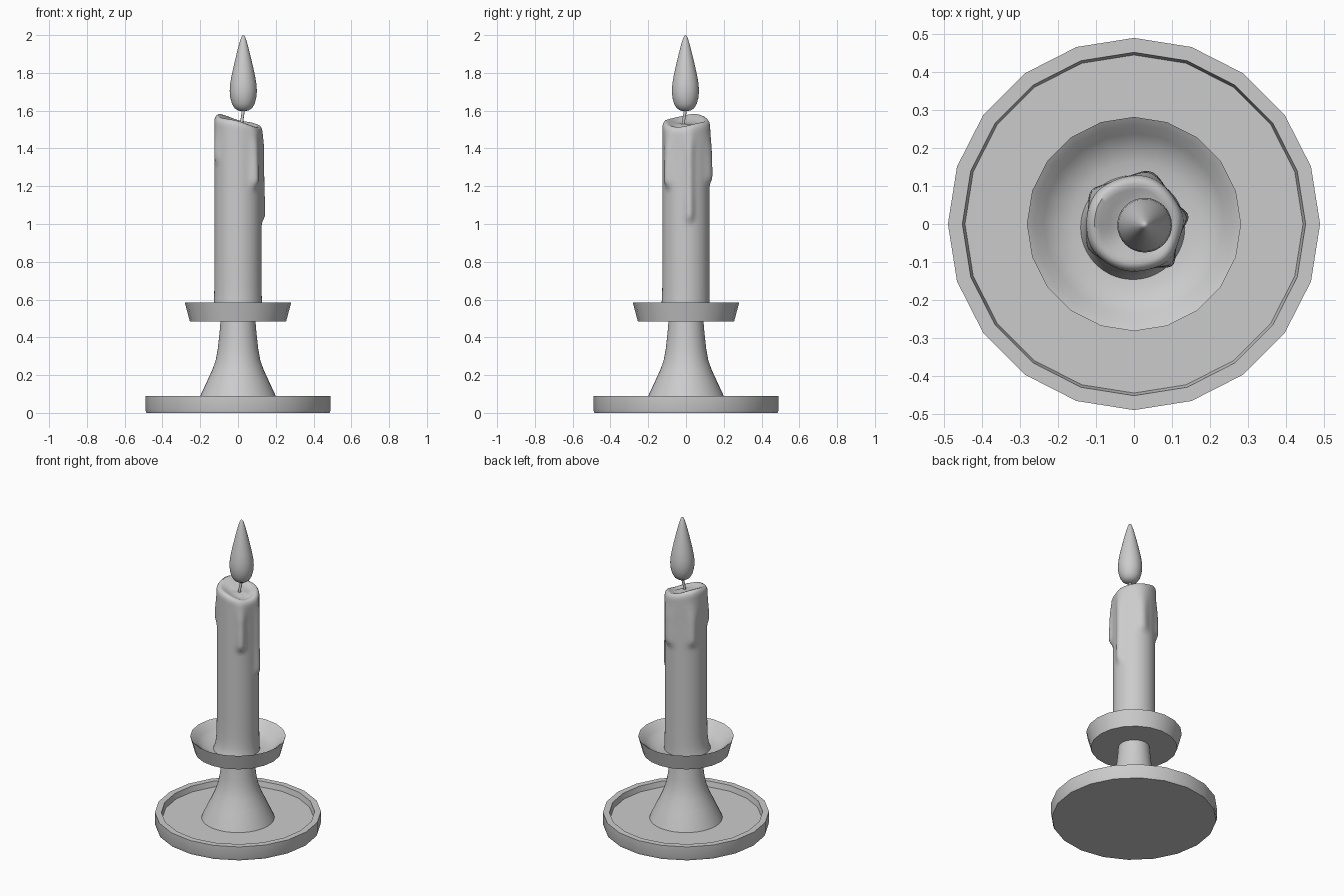
import bpy, bmesh, math
from math import sin, cos, pi, exp, radians

if "Cube" in bpy.data.objects:
    bpy.data.objects.remove(bpy.data.objects["Cube"])


def finish(name, bm):
    bmesh.ops.recalc_face_normals(bm, faces=bm.faces)
    me = bpy.data.meshes.new(name)
    bm.to_mesh(me)
    bm.free()
    ob = bpy.data.objects.new(name, me)
    bpy.context.collection.objects.link(ob)
    bpy.ops.object.select_all(action='DESELECT')
    ob.select_set(True)
    bpy.context.view_layer.objects.active = ob
    bpy.ops.object.shade_smooth_by_angle(angle=radians(40))
    return ob


def skin(name, rings):
    """Closed skin over rings of points; first and last rings are capped."""
    bm = bmesh.new()
    vs = [[bm.verts.new(p) for p in ring] for ring in rings]
    n = len(vs[0])
    for a, b in zip(vs, vs[1:]):
        for i in range(n):
            j = (i + 1) % n
            bm.faces.new((a[i], a[j], b[j], b[i]))
    bm.faces.new(vs[0][::-1])
    bm.faces.new(vs[-1])
    return finish(name, bm)


def lathe(name, profile, n, cx=0.0, cy=0.0):
    return skin(name, [[(cx + r * cos(2 * pi * i / n), cy + r * sin(2 * pi * i / n), z)
                        for i in range(n)] for r, z in profile])


# Base dish with raised rim, flared stem, wax cup
lathe("base_dish", [(0.485, 0), (0.49, 0.015), (0.49, 0.09), (0.452, 0.09),
                    (0.445, 0.055)], 20)
lathe("stem", [(0.217, 0.05), (0.2, 0.09), (0.165, 0.165), (0.135, 0.23),
               (0.118, 0.28), (0.107, 0.34), (0.098, 0.42), (0.092, 0.49)], 40)
lathe("wax_cup", [(0.255, 0.485), (0.282, 0.585), (0.262, 0.572), (0.238, 0.545),
                  (0.205, 0.522), (0.165, 0.508), (0.10, 0.505)], 20)

# Candle: wax drips are (angle, half width, lower end, thickness)
DRIPS = [(8, 11, 0.99, 0.02), (-47, 12, 1.17, 0.024), (72, 17, 1.19, 0.02),
         (142, 14, 1.20, 0.018), (208, 12, 1.30, 0.012)]
N = 96


def step(x):
    x = max(0.0, min(1.0, x))
    return x * x * (3 - 2 * x)


def rim_height(a):
    return 1.548 - 0.03 * cos(a - radians(165)) * -1 + 0.005 * sin(3 * a)


def wax_radius(a, z):
    r = 0.125
    for ang, w, end, amp in DRIPS:
        d = (a - radians(ang) + pi) % (2 * pi) - pi
        width = radians(w) * (1 + 0.5 * step((z - 1.35) / 0.2))
        bulb = 0.75 + 0.25 * exp(-((z - end - 0.08) / 0.1) ** 2)
        top = 1 - 0.7 * step((z - 1.38) / 0.14)
        r += amp * bulb * top * exp(-(d / width) ** 2) * step((z - end) / 0.06)
    # wax pooled around the foot
    foot = exp(-max(0, z - 0.5) / 0.045)
    return r + foot * (0.014 + 0.012 * cos(a - radians(250)))


rings = []
for k in range(61):
    t = k / 60
    ring = []
    for i in range(N):
        a = 2 * pi * i / N
        z = 0.495 + t * (rim_height(a) - 0.03 - 0.495)
        r = wax_radius(a, z)
        ring.append((r * cos(a), r * sin(a), z))
    rings.append(ring)
# rounded lip, then the hollow melting toward the wick
for f, dz, flat in [(0.975, -0.015, 0), (0.92, -0.004, 0), (0.83, 0, 0),
                    (0.72, -0.004, 0.05), (0.58, -0.012, 0.25),
                    (0.4, -0.02, 0.6), (0.2, -0.012, 0.9), (0.04, -0.01, 1)]:
    ring = []
    for i in range(N):
        a = 2 * pi * i / N
        h = rim_height(a)
        r = f * wax_radius(a, h)
        ring.append((r * cos(a) + 0.025 * flat, r * sin(a),
                     (h + dz) * (1 - flat) + 1.53 * flat))
    rings.append(ring)
skin("candle", rings)

# Wick, slightly bent
path = [(0.018, -0.014, 1.51), (0.021, -0.012, 1.55), (0.026, -0.006, 1.585),
        (0.028, -0.003, 1.63)]
skin("wick", [[(x + 0.008 * cos(2 * pi * i / 10), y + 0.008 * sin(2 * pi * i / 10), z)
               for i in range(10)] for x, y, z in path])

# Flame teardrop
lathe("flame", [(0.006, 1.597), (0.028, 1.601), (0.046, 1.613), (0.06, 1.636),
                (0.069, 1.67), (0.072, 1.705), (0.069, 1.745), (0.061, 1.79),
                (0.05, 1.84), (0.037, 1.895), (0.023, 1.95), (0.012, 1.985),
                (0.006, 1.997), (0.001, 2.0)], 32, 0.028, -0.003)
